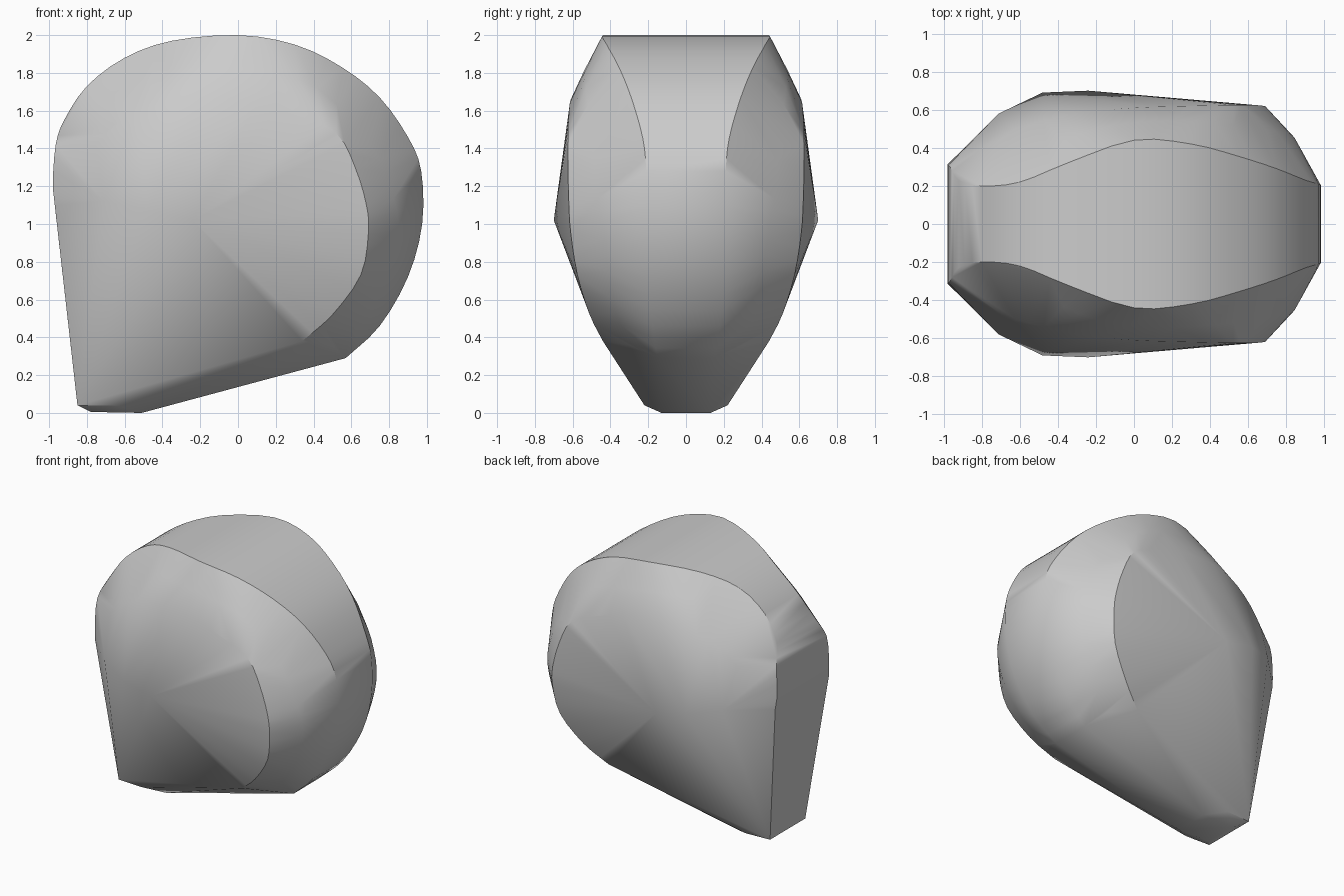
import bpy, bmesh, math
from mathutils import Vector

cube = bpy.data.objects.get("Cube")
if cube:
    bpy.data.objects.remove(cube, do_unlink=True)


def spline(points, steps=3):
    """Smooth curve through the given points."""
    p = [Vector(q) for q in points]
    p = [2 * p[0] - p[1]] + p + [2 * p[-1] - p[-2]]
    out = []
    for a, b, c, d in zip(p, p[1:], p[2:], p[3:]):
        for i in range(steps):
            t = i / steps
            out.append(b + (c - a) * t / 2
                       + (a - b * 2.5 + c * 2 - d / 2) * t ** 2
                       + (b * 3 - a - c * 3 + d) * t ** 3 / 2)
    return out + [p[-2]]


# Edge of the central band, from the face over the crown to the nape
band_edge = spline([
    (-.97, .32, 1.1), (-.98, .31, 1.22), (-.965, .3, 1.42), (-.92, .23, 1.55),
    (-.8, .2, 1.73), (-.6, .22, 1.88), (-.35, .32, 1.97), (0, .44, 2),
    (.3, .42, 1.95), (.55, .355, 1.83), (.75, .29, 1.67), (.9, .23, 1.46),
    (.97, .21, 1.28), (.975, .2, 1), (.9, .2, .72), (.75, .18, .46), (.57, .15, .29)])

# Rounded shoulder between the band and the side
shoulder = spline([
    (-.87, .3, 1.45), (-.7, .33, 1.64), (-.45, .4, 1.8), (-.2, .5, 1.83),
    (.1, .54, 1.81), (.42, .53, 1.72), (.7, .49, 1.42), (.8, .48, 1.2),
    (.85, .44, 1), (.8, .41, .75), (.67, .37, .53), (.5, .3, .36)])

# Rim of the flat side
side_rim = spline([
    (-.85, .43, 1.2), (-.75, .46, 1.42), (-.55, .52, 1.58), (-.3, .58, 1.66),
    (0, .61, 1.66), (.3, .62, 1.58), (.52, .625, 1.48), (.62, .625, 1.3),
    (.68, .62, 1.1), (.69, .61, .95), (.65, .575, .73), (.5, .51, .52), (.34, .44, .38)])

# Widest ridge across the side, then the small chin
ridge = [(-.71, .58, 1.12), (-.48, .69, 1.07), (-.24, .7, 1.02)]
chin = [(-.85, .21, .04), (-.65, .22, .04), (-.78, .13, .005), (-.51, .13, 0)]

# Wrap a single convex skin around both mirrored halves
bm = bmesh.new()
for side in (-1, 1):
    for x, y, z in band_edge + shoulder + side_rim + ridge + chin:
        bm.verts.new((x, side * y, z))
hull = bmesh.ops.convex_hull(bm, input=bm.verts)
spare = {v for v in hull["geom_interior"] + hull["geom_unused"]
         if isinstance(v, bmesh.types.BMVert)}
bmesh.ops.delete(bm, geom=list(spare), context="VERTS")
bmesh.ops.recalc_face_normals(bm, faces=bm.faces)
mesh = bpy.data.meshes.new("head_shell")
bm.to_mesh(mesh)
bm.free()

# Plain grey surface
grey = bpy.data.materials.new("light grey")
grey.use_nodes = True
grey.diffuse_color = (.6, .6, .6, 1)
grey.node_tree.nodes["Principled BSDF"].inputs["Base Color"].default_value = (.6, .6, .6, 1)
mesh.materials.append(grey)

head = bpy.data.objects.new("head_shell", mesh)
bpy.context.collection.objects.link(head)
bpy.ops.object.select_all(action="DESELECT")
head.select_set(True)
bpy.context.view_layer.objects.active = head
bpy.ops.object.shade_smooth_by_angle(angle=math.radians(32))
